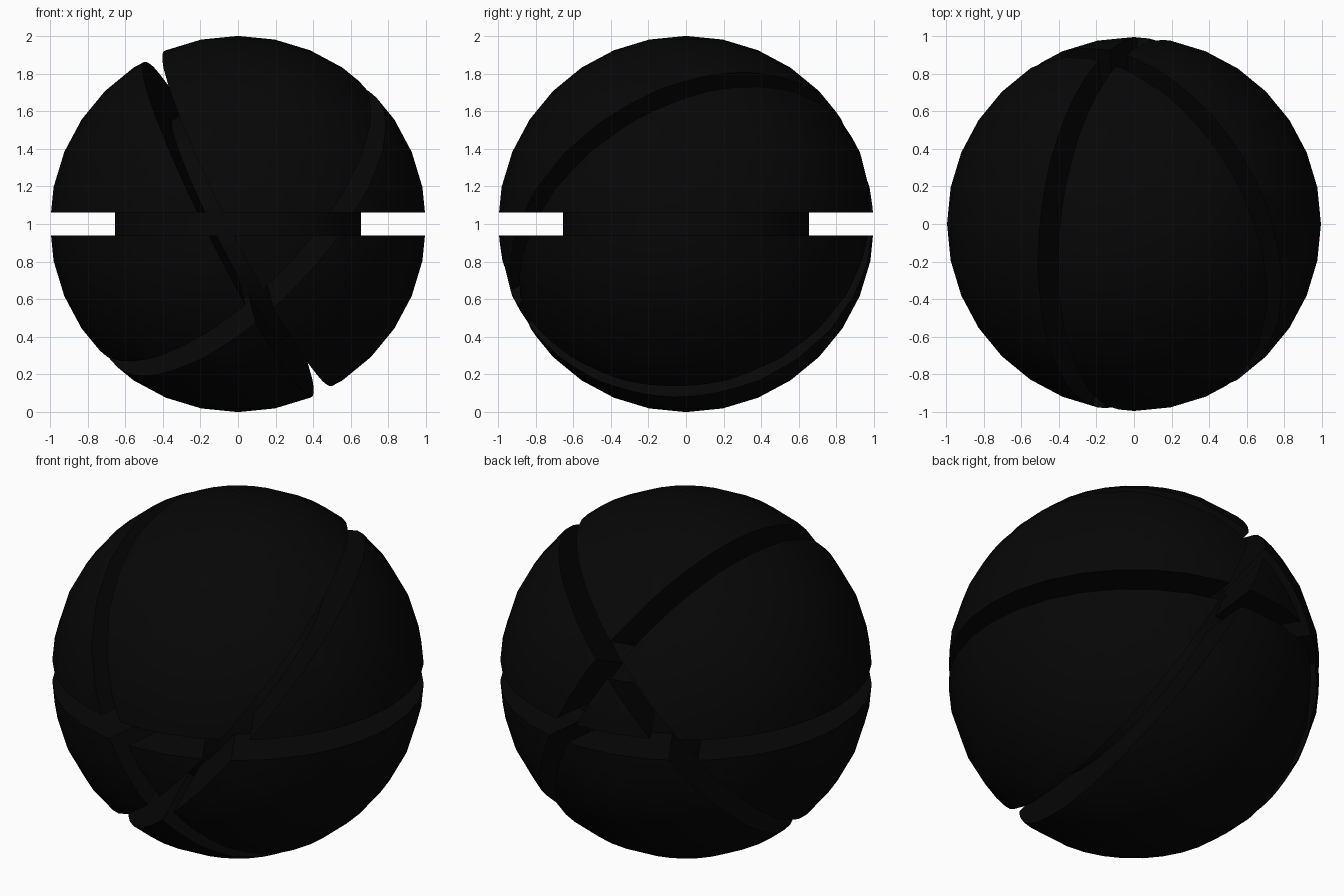
import bpy
import math
from mathutils import Vector

RADIUS = 1.0
GROOVE_FLOOR = 0.655
GROOVE_WIDTH = 0.12
CENTRE = Vector((0, 0, RADIUS))

if "Cube" in bpy.data.objects:
    bpy.data.objects.remove(bpy.data.objects["Cube"], do_unlink=True)

# Single near-black material
black = bpy.data.materials.new("matte black")
black.use_nodes = True
colour = (0.002, 0.002, 0.002, 1)
black.diffuse_color = colour
black.node_tree.nodes["Principled BSDF"].inputs["Base Color"].default_value = colour


def ring_cutter(name, normal, steps=64):
    """Flat square-sectioned ring lying in the plane with the given normal."""
    h = GROOVE_WIDTH / 2
    section = [(GROOVE_FLOOR, -h), (1.3, -h), (1.3, h), (GROOVE_FLOOR, h)]
    turn = Vector((0, 0, 1)).rotation_difference(Vector(normal).normalized())
    verts, faces = [], []
    for i in range(steps):
        a = math.tau * (i + 0.37) / steps
        verts += [turn @ Vector((r * math.cos(a), r * math.sin(a), z)) for r, z in section]
        j = (i + 1) % steps
        for k in range(4):
            m = (k + 1) % 4
            faces.append((4 * i + k, 4 * j + k, 4 * j + m, 4 * i + m))
    mesh = bpy.data.meshes.new(name)
    mesh.from_pydata(verts, [], faces)
    mesh.update()
    mesh.materials.append(black)
    ring = bpy.data.objects.new(name, mesh)
    bpy.context.collection.objects.link(ring)
    ring.location = CENTRE
    ring.hide_render = True
    return ring


# Ball
bpy.ops.mesh.primitive_uv_sphere_add(segments=32, ring_count=16, radius=RADIUS, location=CENTRE)
ball = bpy.context.object
ball.name = "grooved_ball"
ball.data.materials.append(black)

# Three grooves round great circles: level, steep and oblique
grooves = {
    "level_groove": (0, 0, 1),
    "steep_groove": (0.888, -0.107, 0.446),
    "oblique_groove": (-0.66, -0.40, 0.635),
}
for name, normal in grooves.items():
    cutter = ring_cutter(name + "_cutter", normal)
    bpy.context.view_layer.update()
    cut = ball.modifiers.new(name, 'BOOLEAN')
    cut.operation = 'DIFFERENCE'
    cut.solver = 'MANIFOLD'
    cut.object = cutter
    bpy.context.view_layer.objects.active = ball
    bpy.ops.object.modifier_apply(modifier=cut.name)
    bpy.data.objects.remove(cutter, do_unlink=True)

# Smooth skin with crisp groove edges
bpy.ops.object.select_all(action='DESELECT')
ball.select_set(True)
bpy.context.view_layer.objects.active = ball
bpy.ops.object.shade_smooth_by_angle(angle=math.radians(30))
